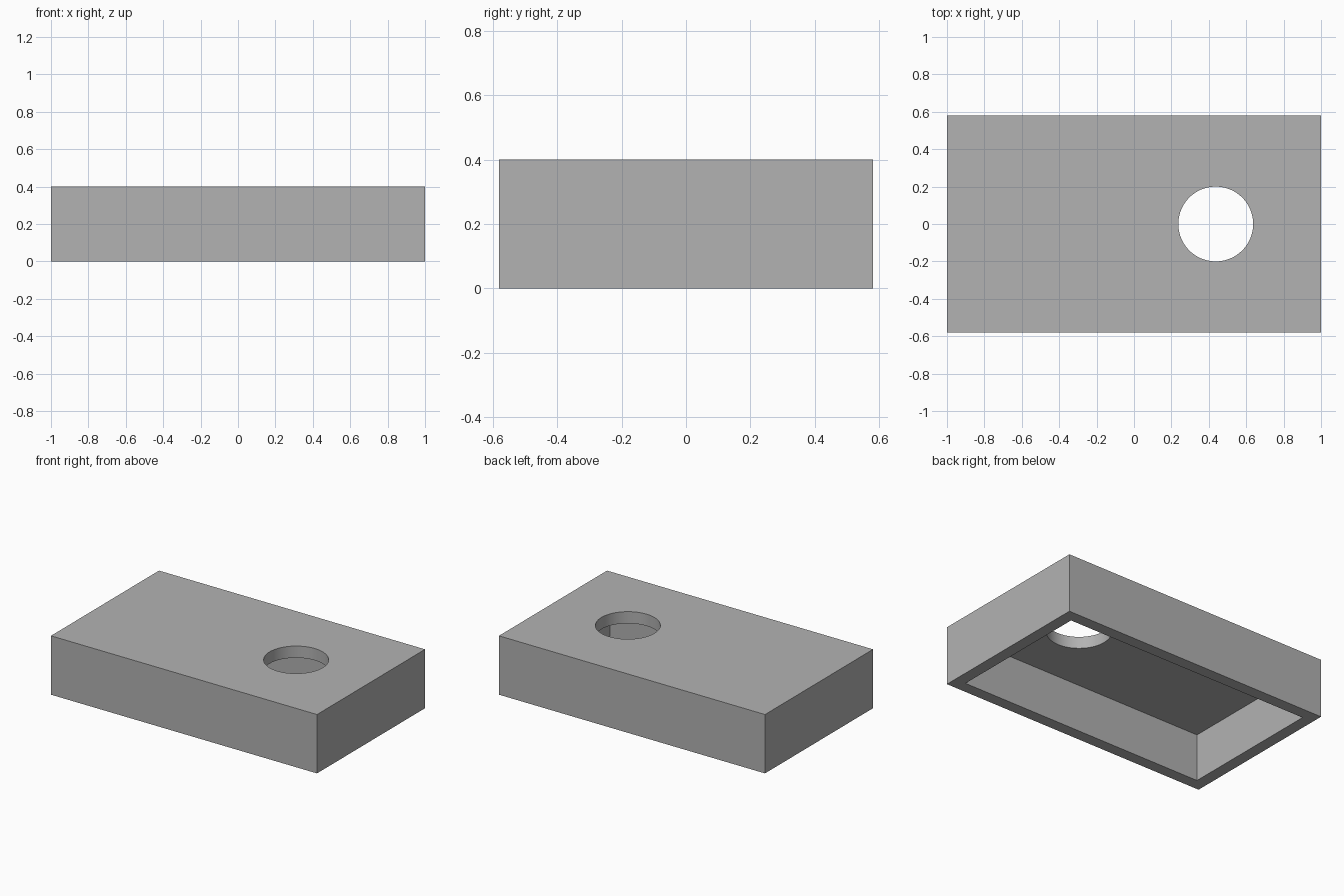
import bpy
import math

if "Cube" in bpy.data.objects:
    bpy.data.objects.remove(bpy.data.objects["Cube"], do_unlink=True)

LENGTH, WIDTH, HEIGHT = 2.0, 1.16, 0.4
WALL = 0.08
HOLE_X, HOLE_RADIUS = 0.437, 0.2

# One plain grey for the whole cover
grey = bpy.data.materials.new("plain grey")
grey.use_nodes = True
colour = (0.448, 0.448, 0.448, 1)
grey.diffuse_color = colour
grey.node_tree.nodes["Principled BSDF"].inputs["Base Color"].default_value = colour


def box(name, size, z):
    bpy.ops.mesh.primitive_cube_add(size=1, location=(0, 0, z))
    obj = bpy.context.object
    obj.name = name
    obj.scale = size
    bpy.ops.object.transform_apply(location=True, rotation=True, scale=True)
    obj.data.materials.append(grey)
    return obj


def cut(target, cutter):
    mod = target.modifiers.new("cut", 'BOOLEAN')
    mod.operation = 'DIFFERENCE'
    mod.solver = 'EXACT'
    mod.object = cutter
    bpy.ops.object.select_all(action='DESELECT')
    target.select_set(True)
    bpy.context.view_layer.objects.active = target
    bpy.ops.object.modifier_apply(modifier=mod.name)
    bpy.data.objects.remove(cutter, do_unlink=True)


# Rectangular cover
cover = box("cover", (LENGTH, WIDTH, HEIGHT), HEIGHT / 2)

# Cavity open at the bottom
cavity = box("cavity_cutter",
             (LENGTH - 2 * WALL, WIDTH - 2 * WALL, 2 * (HEIGHT - WALL)), 0)
cavity.hide_render = True
cut(cover, cavity)

# Round hole through the top
bpy.ops.mesh.primitive_cylinder_add(vertices=96, radius=HOLE_RADIUS, depth=0.3,
                                    location=(HOLE_X, 0, HEIGHT))
hole = bpy.context.object
hole.name = "hole_cutter"
hole.hide_render = True
hole.data.materials.append(grey)
cut(cover, hole)

bpy.ops.object.shade_smooth_by_angle(angle=math.radians(30))
